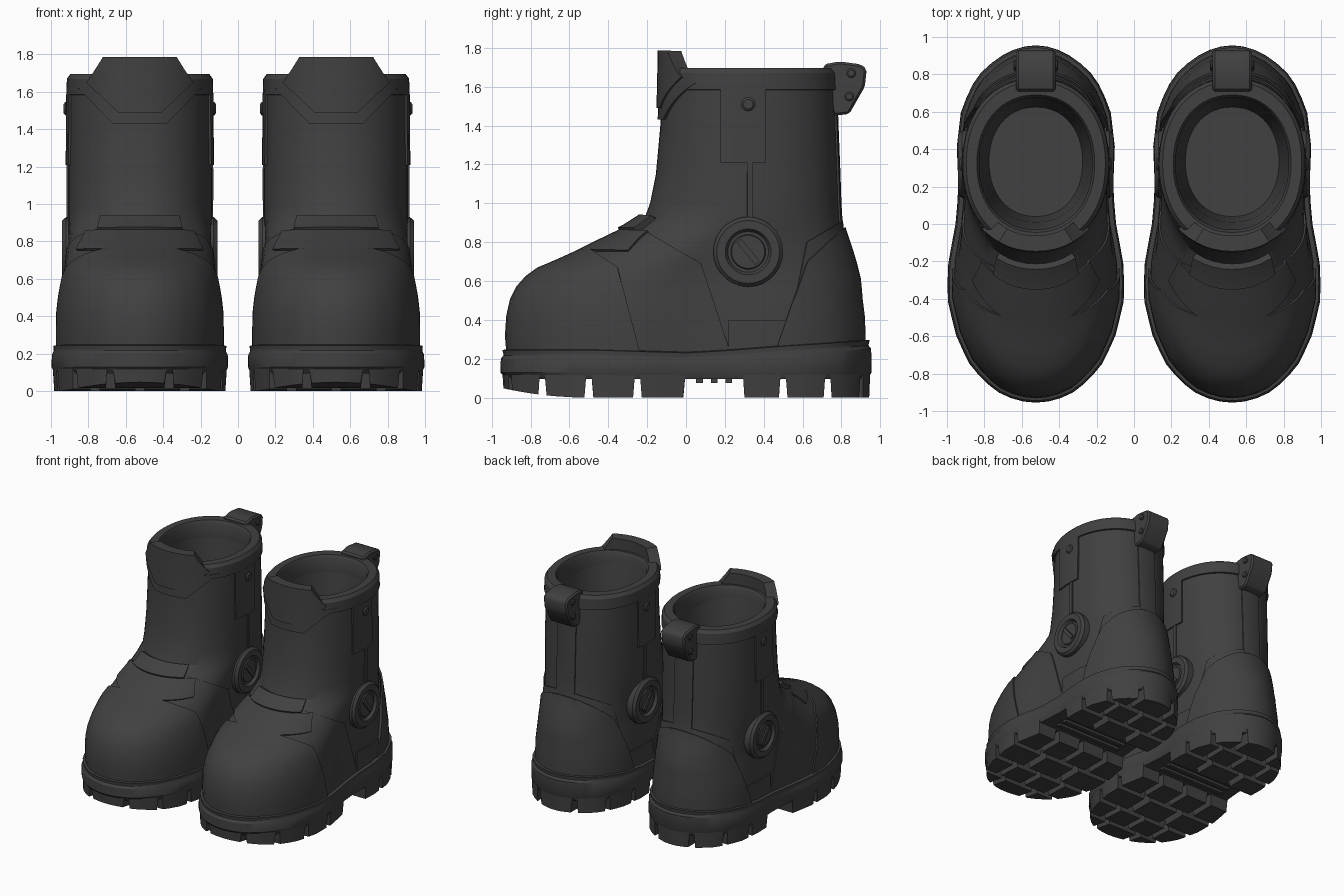
import bpy, bmesh, math
from mathutils import Vector, Matrix

if "Cube" in bpy.data.objects:
    bpy.data.objects.remove(bpy.data.objects["Cube"])

N = 56
mat = bpy.data.materials.new("charcoal leather")
mat.diffuse_color = (0.052, 0.052, 0.052, 1)
mat.use_nodes = True
mat.node_tree.nodes["Principled BSDF"].inputs["Base Color"].default_value = mat.diffuse_color

# normalised sole half width along the length (toe -> heel)
W = [(0, 0), (.03, .43), (.105, .74), (.19, .90), (.295, 1), (.39, .985), (.505, .90),
     (.6, .87), (.715, .89), (.82, .84), (.91, .67), (.97, .39), (1, 0)]

def foot_width(u):
    for (a, wa), (b, wb) in zip(W, W[1:]):
        if u <= b:
            k = (u - a) / (b - a)
            return math.sqrt(max(0, wa * wa * (1 - k) + wb * wb * k))
    return 0

def ring(z, yf, yb, hw, t):
    """Horizontal outline: t=0 foot shape, t=1 rounded shaft shape."""
    pts = []
    for i in range(N):
        a = 2 * math.pi * i / N
        u = (1 - math.cos(a)) / 2
        oval = max(0, 1 - abs(2 * u - 1) ** 2.15) ** (1 / 2.15)
        w = hw * (foot_width(u) * (1 - t) + oval * t)
        s = 0 if i in (0, N // 2) else math.copysign(1, math.sin(a))
        pts.append(Vector((s * w, yf + (yb - yf) * u, z)))
    return pts

def loft(rows, bottom=False, top=False, closed=False):
    bm = bmesh.new()
    rs = [[bm.verts.new(p) for p in ring(*r)] for r in rows]
    for a, b in list(zip(rs, rs[1:])) + ([(rs[-1], rs[0])] if closed else []):
        for j in range(N):
            k = (j + 1) % N
            bm.faces.new((a[j], a[k], b[k], b[j]))
    if bottom:
        bm.faces.new(rs[0][::-1])
    if top:
        bm.faces.new(rs[-1])
    return bm

def finish(name, bm, angle=32):
    """Make the part for the right boot and a copy for the left boot."""
    bmesh.ops.recalc_face_normals(bm, faces=bm.faces)
    me = bpy.data.meshes.new(name)
    bm.to_mesh(me)
    bm.free()
    me.materials.append(mat)
    ob = bpy.data.objects.new("right_" + name, me)
    bpy.context.collection.objects.link(ob)
    bpy.ops.object.select_all(action='DESELECT')
    ob.select_set(True)
    bpy.context.view_layer.objects.active = ob
    bpy.ops.object.shade_smooth_by_angle(angle=math.radians(angle))
    ob.location.x = 0.525
    other = ob.copy()
    other.name = "left_" + name
    other.location.x = -0.525
    bpy.context.collection.objects.link(other)

def clip(bm, co, no):
    bmesh.ops.bisect_plane(bm, geom=bm.verts[:] + bm.edges[:] + bm.faces[:], dist=1e-5,
                           plane_co=co, plane_no=no, clear_outer=True)

def panel(name, planes, outer, inner=0.0):
    """Raised plate: the boot surface cut by planes, then thickened."""
    bm = loft(SKIN)
    for co, no in planes:
        clip(bm, co, no)
    bm.normal_update()
    nrm = {v.co.to_tuple(4): v.normal.copy() for v in bm.verts}
    ext = bmesh.ops.extrude_face_region(bm, geom=bm.faces[:], use_keep_orig=True)
    new = {v for v in ext['geom'] if isinstance(v, bmesh.types.BMVert)}
    for v in bm.verts:
        v.co += nrm[v.co.to_tuple(4)] * (outer if v in new else inner)
    finish(name, bm)

def both(x, z, nx, nz):
    """Pair of mirrored planes in front view."""
    return [((s * x, 0, z), (s * nx, 0, nz)) for s in (1, -1)]

def zmin(z): return ((0, 0, z), (0, 0, -1))
def zmax(z): return ((0, 0, z), (0, 0, 1))
def ymin(y): return ((0, y, 0), (0, -1, 0))
def ymax(y): return ((0, y, 0), (0, 1, 0))

def discs(name, prof, spots, seg=24):
    """Turned shapes facing sideways; spots are (x, y, z, scale)."""
    bm = bmesh.new()
    for x, y, z, sc in spots:
        for s in (1, -1):
            rs = [[bm.verts.new((s * (x + d * sc), y + r * sc * math.cos(2 * math.pi * i / seg),
                                 z + r * sc * math.sin(2 * math.pi * i / seg)))
                   for i in range(seg)] for r, d in prof]
            for a, b in zip(rs, rs[1:]):
                for j in range(seg):
                    bm.faces.new((a[j], a[(j + 1) % seg], b[(j + 1) % seg], b[j]))
            bm.faces.new(rs[0][::-1])
            bm.faces.new(rs[-1])
    finish(name, bm)

def box(bm, size, loc, rot=0):
    bmesh.ops.create_cube(bm, size=1, matrix=Matrix.Translation(loc) @ Matrix.Rotation(rot, 4, 'X')
                          @ Matrix.Diagonal((*size, 1)))

# upper: outer skin from sole to rim
LOWER = [(.2, -.90, .905, .43, 0), (.32, -.91, .905, .43, 0), (.42, -.903, .90, .428, 0),
         (.5, -.885, .89, .42, .05), (.56, -.855, .885, .412, .12), (.61, -.81, .88, .406, .2),
         (.65, -.755, .87, .40, .28), (.69, -.66, .86, .396, .38), (.74, -.55, .845, .392, .5),
         (.80, -.43, .825, .388, .65), (.86, -.305, .805, .386, .82), (.92, -.215, .795, .385, 1),
         (1.0, -.185, .79, .385, 1), (1.15, -.155, .785, .385, 1), (1.4, -.132, .775, .383, 1),
         (1.6, -.125, .768, .382, 1)]
SKIN = LOWER + [(1.8, -.122, .765, .380, 1)]
finish("boot_upper", loft(LOWER + [(1.66, -.12, .765, .38, 1), (1.66, -.04, .69, .315, 1),
       (1.4, .01, .66, .285, 1), (1.0, .04, .625, .25, 1)], True, True))

# collar ring around the opening
finish("collar", loft([(1.585, -.138, .782, .393, 1), (1.67, -.134, .778, .39, 1),
       (1.695, -.115, .76, .372, 1), (1.695, -.045, .69, .315, 1), (1.67, -.03, .675, .302, 1),
       (1.56, -.03, .675, .302, 1)], closed=True))

# raised leather panels
panel("vamp", [((0, -.17, .83), (0, .14, .25)), ((0, .08, .68), (0, .18, .06)), zmin(.22)], .010)
panel("toe_cap", [((0, -.45, .725), (0, .17, .27)), ((0, -.32, .55), (0, .35, .09)), zmin(.22)], .022)
panel("instep_ridge", [zmin(.845), zmax(.925), ymax(0)] + both(.2, .9, 1, .3), .035)
panel("instep_strap", [zmin(.745), zmax(.845), ymax(.02)] + both(.3, .8, 1, .5), .022)
panel("heel_counter", [((0, .8, .87), (0, -.17, .18)), ((0, .62, .70), (0, -.2, .07)), zmin(.22)], .020)
panel("quarter_band", [zmax(.40), zmin(.22), ymin(.22), ymax(.62)], .010)
panel("ankle_band", [((0, .62, .80), (0, -.3, .5)), ((0, .6, .70), (0, -.25, .05)), zmin(.4)], .009)
panel("side_plate", [zmin(1.21), zmax(1.585), ymin(.18), ymax(.41)], .012)
panel("side_seam", [zmin(.9), zmax(1.215), ymin(.315), ymax(.345)], .008)
panel("back_seam", [zmin(.88), zmax(1.585), ymin(.5)] + both(.08, 1, 1, 0), .010)
panel("collar_trim", [ymax(.15), zmin(1.43), zmax(1.62)] + both(.28, 1.58, .15, -.14), .015)
panel("tongue_flap", [ymax(.1), zmin(1.49), zmax(1.785)] + both(.24, 1.62, .12, -.12)
      + both(.243, 1.69, .09, .055), .024, -.06)

# pull tab at the back
bm = bmesh.new()
prof = [(.70, 1.60), (.71, 1.715), (.79, 1.73), (.90, 1.715), (.93, 1.69), (.92, 1.60),
        (.84, 1.46), (.76, 1.45)]
f = bm.faces.new([bm.verts.new((-.105, y, z)) for y, z in prof])
e = bmesh.ops.extrude_face_region(bm, geom=[f], use_keep_orig=True)
bmesh.ops.translate(bm, vec=(.21, 0, 0), verts=[v for v in e['geom'] if isinstance(v, bmesh.types.BMVert)])
bmesh.ops.recalc_face_normals(bm, faces=bm.faces)
bmesh.ops.bevel(bm, geom=bm.edges[:], offset=.012, segments=1, affect='EDGES')
finish("pull_tab", bm)

# ankle medallion, its slanted bar and the rivets
discs("ankle_medallion", [(.18, -.08), (.18, -.005), (.162, .015), (.118, .015), (.105, -.006),
                          (.09, -.006), (.085, .004)], [(.4, .32, .75, 1)], 28)
bm = bmesh.new()
for s in (1, -1):
    box(bm, (.03, .03, .15), (s * .4, .32, .75), math.radians(40))
finish("medallion_bar", bm)
discs("rivets", [(.04, -.04), (.04, .012), (.028, .022), (.012, .022)],
      [(.335, .12, .90, 1), (.387, .32, 1.51, .9), (.105, .85, 1.67, .6), (.105, .84, 1.55, .6)], 12)

# sole slab with welt, slightly higher at the heel
bm = loft([(.095, -.925, .935, .46, 0), (.13, -.955, .955, .475, 0), (.20, -.953, .953, .473, 0),
           (.218, -.94, .94, .464, 0), (.225, -.94, .94, .464, 0), (.245, -.945, .945, .466, 0),
           (.252, -.90, .90, .43, 0)], True, True)
for v in bm.verts:
    if v.co.z > .15:
        v.co.z += .055 * max(0, v.co.y) ** 1.5 - .015 * max(0, 1 - abs(v.co.y) * 2)
finish("sole", bm)

# tread lugs: outline cut into staggered blocks, toe curling up
bm = bmesh.new()
rows = [-.96, -.74, -.5, -.25, .01, None, .28, .5, .73, .96]
for r, (y0, y1) in enumerate(zip(rows, rows[1:])):
    if y0 is None or y1 is None:
        continue
    cols = 4 if r % 2 else 3
    for c in range(cols):
        x0, x1 = [-.48 + .96 * (c + k) / cols for k in (0, 1)]
        lug = bmesh.new()
        lug.faces.new([lug.verts.new(p) for p in ring(.13, -.945, .95, .47, 0)])
        for co, no in [((x0 + .014, 0, 0), (-1, 0, 0)), ((x1 - .014, 0, 0), (1, 0, 0)),
                       ymin(y0 + .012), ymax(y1 - .012)]:
            clip(lug, co, no)
        if not lug.faces:
            lug.free()
            continue
        top = [v.co.copy() for v in lug.verts]
        mid = sum(top, Vector()) / len(top)
        ends = [p.copy() for f in lug.faces for p in [v.co for v in f.verts]]
        lug.free()
        a = [bm.verts.new(p) for p in ends]
        b = [bm.verts.new((mid.x + (p.x - mid.x) * .9, mid.y + (p.y - mid.y) * .9, 0)) for p in ends]
        for i in range(len(a)):
            j = (i + 1) % len(a)
            bm.faces.new((a[i], a[j], b[j], b[i]))
        bm.faces.new(b)
        bm.faces.new(a[::-1])
for v in bm.verts:
    if v.co.y < -.5:
        v.co.z += .05 * ((-.5 - v.co.y) / .45) ** 2 * (1 - v.co.z / .13)
finish("tread_lugs", bm, 25)

# ribs under the arch
bm = bmesh.new()
for y in (.07, .145, .22):
    box(bm, (.6, .035, .03), (0, y, .09))
finish("arch_ribs", bm)
